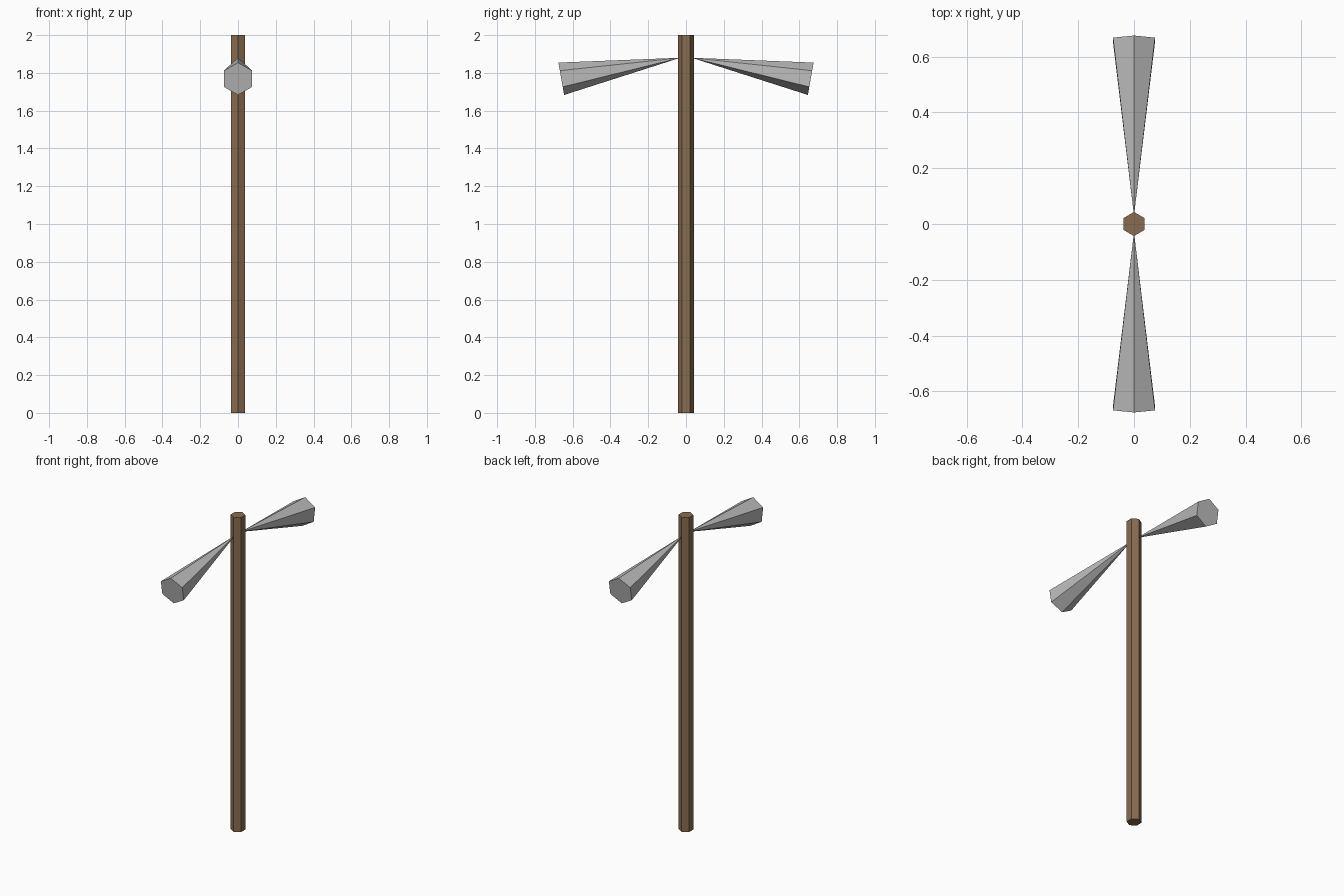
import bpy
from math import radians, sin, cos

cube = bpy.data.objects.get("Cube")
if cube:
    bpy.data.objects.remove(cube, do_unlink=True)


def make_material(name, color):
    mat = bpy.data.materials.new(name)
    mat.use_nodes = True
    mat.diffuse_color = color
    mat.node_tree.nodes["Principled BSDF"].inputs["Base Color"].default_value = color
    return mat


def hex_prism(name, base_radius, top_radius, depth, location, tilt, mat):
    bpy.ops.mesh.primitive_cone_add(
        vertices=6, radius1=base_radius, radius2=top_radius, depth=depth,
        location=location, rotation=(tilt, 0, 0))
    obj = bpy.context.object
    obj.name = name
    obj.data.materials.append(mat)
    return obj


wood = make_material("brown wood", (0.25, 0.15, 0.08, 1))
metal = make_material("light grey", (0.5, 0.5, 0.5, 1))

# Upright six-sided pole
hex_prism("pole", 0.043, 0.043, 2, (0, 0, 1), 0, wood)

# Two drooping cones, tips meeting the pole near its top
droop = radians(10)
length = 0.64
tip_y, tip_z = 0.03, 1.88
for name, side in (("front_cone", -1), ("back_cone", 1)):
    centre = (0, side * (tip_y + cos(droop) * length / 2),
              tip_z - sin(droop) * length / 2)
    hex_prism(name, 0.087, 0, length, centre, side * (radians(90) - droop), metal)
